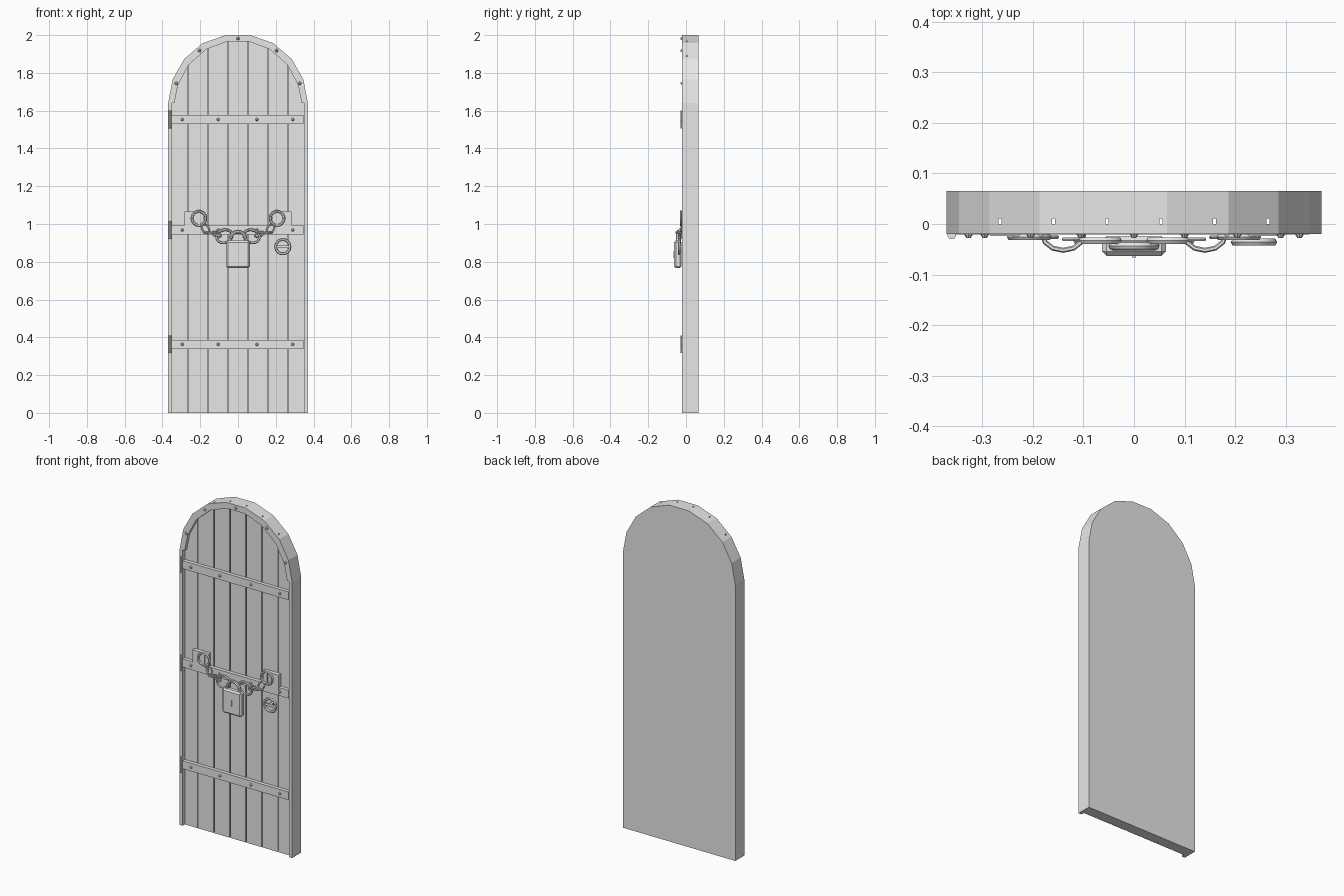
import bpy, bmesh, math
from mathutils import Vector, Matrix

if "Cube" in bpy.data.objects:
    bpy.data.objects.remove(bpy.data.objects["Cube"])

grey = bpy.data.materials.new("plain grey")
grey.diffuse_color = (0.8, 0.8, 0.8, 1)
grey.use_nodes = True
grey.node_tree.nodes["Principled BSDF"].inputs["Base Color"].default_value = grey.diffuse_color


def finish(name, bm, smooth=False):
    bmesh.ops.recalc_face_normals(bm, faces=bm.faces)
    me = bpy.data.meshes.new(name)
    bm.to_mesh(me)
    bm.free()
    me.materials.append(grey)
    ob = bpy.data.objects.new(name, me)
    bpy.context.collection.objects.link(ob)
    if smooth:
        bpy.ops.object.select_all(action='DESELECT')
        ob.select_set(True)
        bpy.context.view_layer.objects.active = ob
        bpy.ops.object.shade_smooth_by_angle(angle=math.radians(35))
    return ob


def extrude(name, polys, y0, y1):
    """Extrude x-z polygons that share edges from y0 to y1."""
    bm = bmesh.new()
    for p in polys:
        bm.faces.new([bm.verts.new((x, y0, z)) for x, z in p])
    bmesh.ops.remove_doubles(bm, verts=bm.verts, dist=1e-5)
    r = bmesh.ops.extrude_face_region(bm, geom=bm.faces[:], use_keep_orig=True)
    vs = [g for g in r['geom'] if isinstance(g, bmesh.types.BMVert)]
    bmesh.ops.translate(bm, verts=vs, vec=(0, y1 - y0, 0))
    return finish(name, bm)


def add_box(bm, x0, x1, y0, y1, z0, z1):
    m = Matrix.Translation(((x0 + x1) / 2, (y0 + y1) / 2, (z0 + z1) / 2)) @ Matrix.Diagonal((x1 - x0, y1 - y0, z1 - z0, 1))
    bmesh.ops.create_cube(bm, size=1, matrix=m)


def box(name, *dims, bevel=0):
    bm = bmesh.new()
    add_box(bm, *dims)
    if bevel:
        bmesh.ops.bevel(bm, geom=bm.edges[:], offset=bevel, segments=1, affect='EDGES')
    return finish(name, bm)


def tube(name, pts, r, closed=True, sides=6):
    """Sweep a small round section along a flat path."""
    pts = [Vector(p) for p in pts]
    n = len(pts)
    normal = (pts[1] - pts[0]).cross(pts[n // 2] - pts[0]).normalized()
    bm = bmesh.new()
    rings = []
    for i, p in enumerate(pts):
        a = pts[(i - 1) % n] if closed else pts[max(i - 1, 0)]
        b = pts[(i + 1) % n] if closed else pts[min(i + 1, n - 1)]
        side = (b - a).normalized().cross(normal)
        rings.append([bm.verts.new(p + r * (math.cos(t) * side + math.sin(t) * normal))
                      for t in (2 * math.pi * k / sides for k in range(sides))])
    for i in range(n if closed else n - 1):
        A, B = rings[i], rings[(i + 1) % n]
        for k in range(sides):
            j = (k + 1) % sides
            bm.faces.new((A[k], A[j], B[j], B[k]))
    if not closed:
        bm.faces.new(rings[0])
        bm.faces.new(rings[-1])
    return finish(name, bm, True)


def ring_points(c, rx, rz, tilt=0, turn=0, n=14):
    m = Matrix.Translation(c) @ Matrix.Rotation(turn, 4, 'Z') @ Matrix.Rotation(tilt, 4, 'Y')
    return [m @ Vector((rx * math.cos(t), 0, rz * math.sin(t)))
            for t in (2 * math.pi * i / n for i in range(n))]


def mirror(half):
    return half + [(-x, z) for x, z in reversed(half)]


# Door slab with cut plank grooves
outer = [(.37, 0), (.37, 1.64), (.346, 1.765), (.285, 1.873), (.187, 1.957), (.065, 2)]
slab = extrude("door_slab", [mirror(outer)], 0, .065)
bm = bmesh.new()
for x in (-.265, -.159, -.053, .053, .159, .265):
    add_box(bm, x - .003, x + .003, -.05, .011, -.1, 2.1)
cutter = finish("groove_cutter", bm)
cutter.hide_render = True
cutter.hide_viewport = True
mod = slab.modifiers.new("grooves", 'BOOLEAN')
mod.operation = 'DIFFERENCE'
mod.solver = 'EXACT'
mod.object = cutter

# Raised rim: thin side rails and a wider band on the arch
arch_in = [(.337, 1.64), (.318, 1.735), (.262, 1.842), (.168, 1.925), (.06, 1.965)]
o, i = mirror(outer[1:]), mirror(arch_in)
extrude("arch_band", [[o[k], o[k + 1], i[k + 1], i[k]] for k in range(len(o) - 1)], -.02, 0)
for s, side in ((-1, "left"), (1, "right")):
    x0, x1 = sorted((s * .35, s * .37))
    box(side + "_rail", x0, x1, -.02, 0, 0, 1.64)

# Straps and hinge barrels
strap_heights = (.363, .968, 1.553)
for z in strap_heights:
    box("strap", -.355, .347, -.021, 0, z - .024, z + .024)
    bm = bmesh.new()
    bmesh.ops.create_cone(bm, cap_ends=True, segments=10, radius1=.009, radius2=.009, depth=.094,
                          matrix=Matrix.Translation((-.36, -.021, z)))
    finish("hinge_barrel", bm, True)

# Rivets on straps and arch
rivets = [(x, z) for z in strap_heights for x in (-.295, -.105, .1, .29)]
rivets += [(0, 1.982), (-.204, 1.918), (.204, 1.918), (-.327, 1.745), (.327, 1.745)]
for x, z in rivets:
    bm = bmesh.new()
    bmesh.ops.create_cone(bm, cap_ends=True, segments=8, radius1=.009, radius2=.004, depth=.008,
                          matrix=Matrix.Translation((x, -.024, z)) @ Matrix.Rotation(math.pi / 2, 4, 'X'))
    finish("rivet", bm)

# Chain plates, ring fittings and chain, the same on both sides
for s in (-1, 1):
    x0, x1 = sorted((s * .18, s * .283))
    box("lock_plate", x0, x1, -.024, 0, .944, 1.066)
    tube("plate_ring", ring_points((s * .207, -.026, 1.03), .037, .037), .007)
    box("plate_ring_bar", s * .207 - .006, s * .207 + .006, -.03, -.02, .995, 1.065)
    tube("anchor_link", ring_points((s * .172, -.026, .975), .017, .026, s * .6, n=10), .004)
    half = [(s * .14 + .041 * math.cos(t), -.02 - .032 * math.sin(t), .955)
            for t in (math.pi * k / 6 for k in range(7))]
    tube("chain_staple", half, .005, closed=False)
    tube("chain_link", ring_points((s * .072, -.033, .935), .043, .034, s * .3), .007)
    tube("inner_link", ring_points((s * .115, -.03, .945), .026, .012, -s * .4, n=10), .004)

# Lower round handle with cross bar
tube("handle_ring", ring_points((.237, -.036, .88), .038, .038), .008)
box("handle_bar", .2, .274, -.04, -.032, .873, .887)
box("handle_mount", .229, .245, -.034, 0, .872, .888)

# Padlock
box("padlock_body", -.063, .063, -.063, -.024, .767, .912, bevel=.009)
arc = [(.041 * math.cos(t), -.043, .918 + .041 * math.sin(t)) for t in (math.pi * k / 8 for k in range(9))]
tube("padlock_shackle", [(.041, -.043, .9)] + arc + [(-.041, -.043, .9)], .009, closed=False, sides=8)
box("padlock_keyhole", -.004, .004, -.066, -.06, .82, .855)
